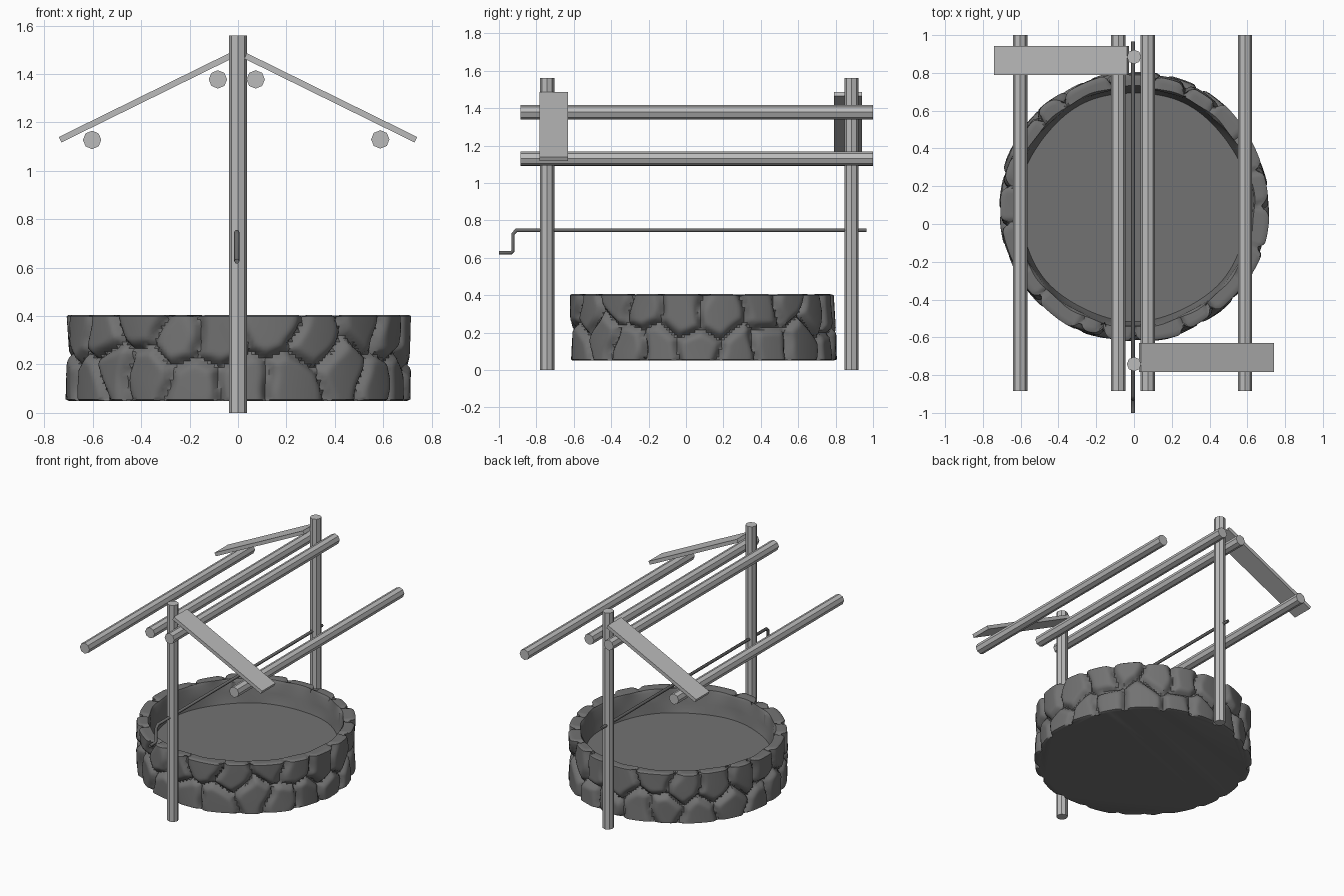
import bpy, bmesh, math, random
from mathutils import Vector

random.seed(7)
if "Cube" in bpy.data.objects:
    bpy.data.objects.remove(bpy.data.objects["Cube"], do_unlink=True)


def material(name, value):
    m = bpy.data.materials.new(name)
    m.use_nodes = True
    colour = (value, value, value, 1)
    m.diffuse_color = colour
    m.node_tree.nodes["Principled BSDF"].inputs["Base Color"].default_value = colour
    return m


wood = material("light grey wood", 0.5)
stone = material("dark grey stone", 0.17)
metal = material("dark grey iron", 0.14)


def pole(name, start, end, radius=0.038):
    """Eight-sided flat pole between two points."""
    a, b = Vector(start), Vector(end)
    bpy.ops.mesh.primitive_cylinder_add(vertices=8, radius=radius, depth=(b - a).length,
                                        location=(a + b) / 2)
    ob = bpy.context.object
    ob.name = name
    ob.rotation_euler = (b - a).to_track_quat("Z", "Y").to_euler()
    ob.data.materials.append(wood)


# Upright posts
pole("front_post", (0, -0.742, 0), (0, -0.742, 1.56))
pole("back_post", (0, 0.885, 0), (0, 0.885, 1.56))

# Roof beams
for name, x, z in (("right_ridge_beam", -0.083, 1.378), ("left_ridge_beam", 0.073, 1.378),
                   ("right_eave_beam", -0.603, 1.128), ("left_eave_beam", 0.588, 1.13)):
    pole(name, (x, -0.885, z), (x, 1, z))

# Sloping roof planks
for name, side, y in (("front_left_plank", 1, -0.707), ("back_right_plank", -1, 0.866)):
    bpy.ops.mesh.primitive_cube_add(size=1, location=(side * 0.383, y, 1.302))
    plank = bpy.context.object
    plank.name = name
    plank.scale = (0.785, 0.152, 0.025)
    plank.rotation_euler.y = side * math.radians(26.2)
    plank.data.materials.append(wood)

# Crank rod with bent handle
curve = bpy.data.curves.new("crank", "CURVE")
curve.dimensions = "3D"
curve.bevel_depth = 0.011
curve.bevel_resolution = 1
curve.use_fill_caps = True
path = [(-1, 0.627), (-0.935, 0.627), (-0.925, 0.637), (-0.925, 0.727), (-0.907, 0.747), (0.965, 0.747)]
spline = curve.splines.new("POLY")
spline.points.add(len(path) - 1)
for p, (y, z) in zip(spline.points, path):
    p.co = (-0.005, y, z, 1)
curve.materials.append(metal)
bpy.context.collection.objects.link(bpy.data.objects.new("crank", curve))

# Stone basin: cobbled outer wall, flat rim, sunken floor
SEGMENTS, ROWS = 300, 26
RADIUS, BOTTOM, TOP, FLOOR = 0.715, 0.05, 0.405, 0.24
GIRTH = 2 * math.pi * RADIUS
PER_ROW = 21

cobbles = []
for row, z in enumerate((0.14, 0.33)):
    for i in range(PER_ROW):
        u = (i + row / 2 + random.uniform(-0.25, 0.25)) / PER_ROW * GIRTH
        cobbles.append((u, z + random.uniform(-0.05, 0.05), random.uniform(-0.012, 0.004),
                        random.uniform(-0.07, 0.07), random.uniform(-0.07, 0.07)))


def bump(angle, z):
    """Radius offset of the cobbled wall: domed, slightly tilted stones with grooves between."""
    u = angle / (2 * math.pi) * GIRTH
    u += 0.012 * math.sin(9 * angle + 25 * z)
    best = []
    for cu, cz, lift, tilt_u, tilt_z in cobbles:
        du = (u - cu + GIRTH / 2) % GIRTH - GIRTH / 2
        dz = z - cz
        if abs(du) < 0.4:
            best.append((math.hypot(du, dz), lift + tilt_u * du + tilt_z * dz))
    best.sort()
    gap = best[1][0] - best[0][0]
    groove = max(0, 1 - gap / 0.085) ** 2.2
    return best[0][1] - 0.045 * groove


bm = bmesh.new()


def ring(radius_and_height):
    verts = []
    for i in range(SEGMENTS):
        a = 2 * math.pi * i / SEGMENTS
        r, z = radius_and_height(a)
        verts.append(bm.verts.new((r * math.cos(a), 0.092 + r * math.sin(a), z)))
    return verts


rings = [ring(lambda a: (0.70 + 0.3 * bump(a, BOTTOM), BOTTOM))]
for k in range(ROWS + 1):
    t = k / ROWS
    height = BOTTOM + 0.006 + (TOP - BOTTOM - 0.012) * t
    rings.append(ring(lambda a: (min(0.722, RADIUS + bump(a, height)), height)))


def rim(inset):
    def shape(a):
        b = bump(a, TOP)
        return RADIUS + b - inset, TOP + min(0, (b + 0.012) * 0.5)
    return shape


rings.append(ring(rim(0.008)))
rings.append(ring(rim(0.03)))
rings.append(ring(lambda a: (0.638 + 0.004 * math.sin(17 * a), TOP - 0.003)))
rings.append(ring(lambda a: (0.630 + 0.004 * math.sin(13 * a), TOP - 0.02)))
rings.append(ring(lambda a: (0.622 + 0.005 * math.sin(11 * a), 0.31)))
rings.append(ring(lambda a: (0.605 + 0.004 * math.sin(7 * a), FLOOR)))

for low, high in zip(rings, rings[1:]):
    for i in range(SEGMENTS):
        j = (i + 1) % SEGMENTS
        bm.faces.new((low[i], low[j], high[j], high[i]))
bm.faces.new(rings[-1])
bm.faces.new(rings[0][::-1])

mesh = bpy.data.meshes.new("stone_basin")
bm.to_mesh(mesh)
bm.free()
mesh.materials.append(stone)
basin = bpy.data.objects.new("stone_basin", mesh)
bpy.context.collection.objects.link(basin)
bpy.ops.object.select_all(action="DESELECT")
basin.select_set(True)
bpy.context.view_layer.objects.active = basin
bpy.ops.object.shade_smooth_by_angle(angle=math.radians(40))
